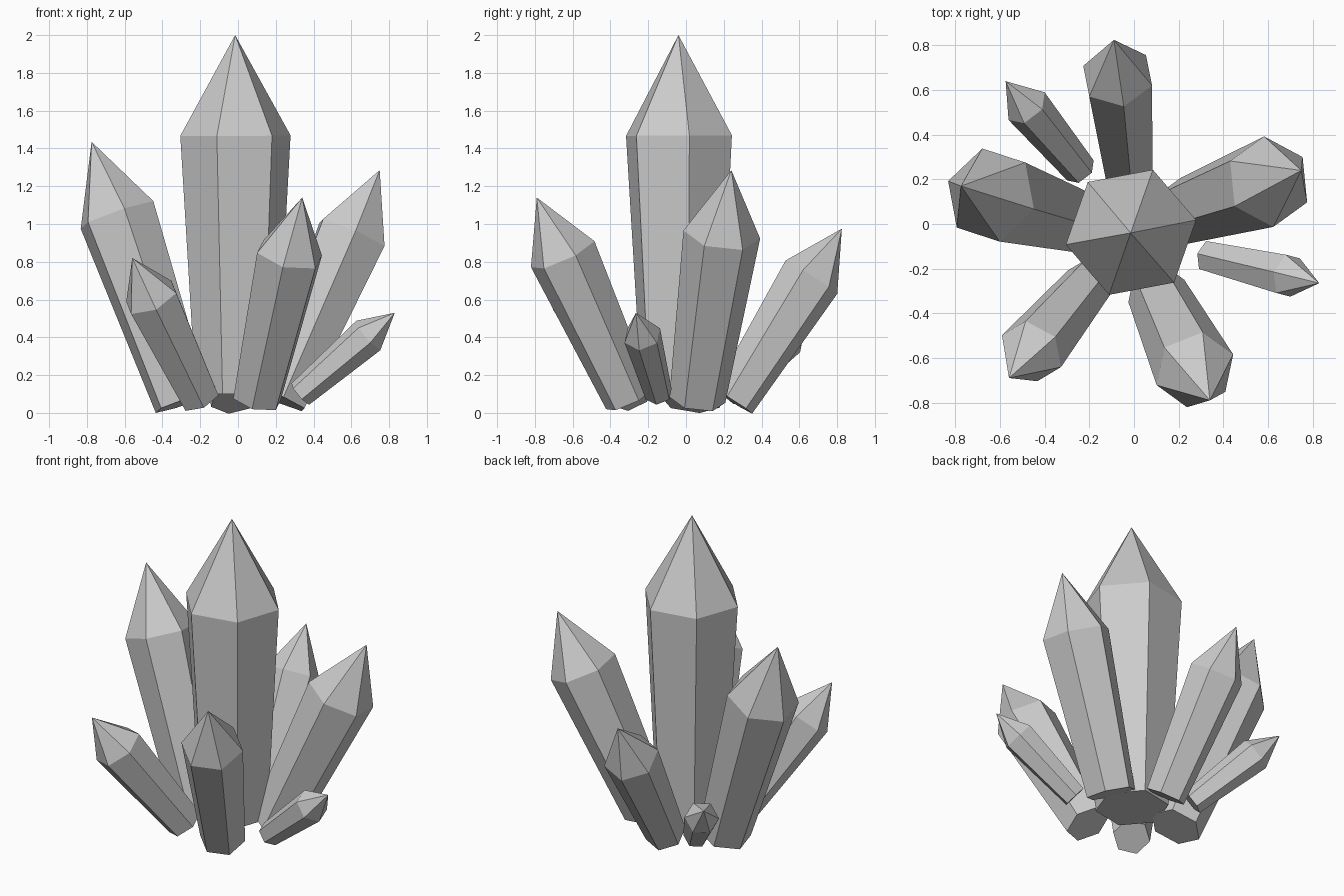
import bpy, bmesh
from math import cos, sin, pi
from mathutils import Vector

cube = bpy.data.objects.get("Cube")
if cube:
    bpy.data.objects.remove(cube, do_unlink=True)

grey = bpy.data.materials.new("crystal_grey")
grey.use_nodes = True
colour = (0.6, 0.6, 0.6, 1)
grey.diffuse_color = colour
grey.node_tree.nodes["Principled BSDF"].inputs["Base Color"].default_value = colour

SIDES = 6
SHOULDER = 0.72   # how far along the shaft the point begins
TAPER = 0.73      # foot radius relative to the shoulder


def crystal(name, base, tip, radius, ridge):
    """Flared six-sided shaft with a pointed cap; ridge is the plan direction of one edge."""
    base, tip = Vector(base), Vector(tip)
    axis = (tip - base).normalized()
    rx, ry = ridge
    u = Vector((rx, ry, -(rx * axis.x + ry * axis.y) / axis.z)).normalized()
    v = axis.cross(u)
    bm = bmesh.new()

    def ring(centre, r):
        return [bm.verts.new(centre + r * (cos(a) * u + sin(a) * v))
                for a in (2 * pi * i / SIDES for i in range(SIDES))]

    foot = ring(base, radius * TAPER)
    shoulder = ring(base.lerp(tip, SHOULDER), radius)
    apex = bm.verts.new(tip)
    bm.faces.new(foot[::-1])
    for i in range(SIDES):
        j = (i + 1) % SIDES
        bm.faces.new((foot[i], foot[j], shoulder[j], shoulder[i]))
        bm.faces.new((shoulder[i], shoulder[j], apex))
    mesh = bpy.data.meshes.new(name)
    bm.to_mesh(mesh)
    bm.free()
    mesh.materials.append(grey)
    bpy.context.collection.objects.link(bpy.data.objects.new(name, mesh))


# Main upright crystal
crystal("centre_crystal", (-.01, -.03, .1), (-.015, -.04, 2), .297, (.292, .055))
# Large leaning crystals
crystal("right_crystal", (-.295, .026, .053), (-.775, .17, 1.435), .215, (-.04, .215))
crystal("left_crystal", (.226, .06, .069), (.75, .24, 1.285), .205, (-.02, .2))
crystal("front_crystal", (.1, -.3, .07), (.34, -.79, 1.14), .185, (.172, .069))
crystal("back_crystal", (-.03, .25, .06), (-.09, .825, .975), .165, (-.157, .045))
crystal("front_right_crystal", (-.2, -.26, .075), (-.56, -.69, .82), .152, (-.13, .07))
# Small low crystals
crystal("small_left_crystal", (.33, -.145, .1), (.83, -.265, .53), .102, (.01, -.09))
crystal("small_back_crystal", (-.24, .24, .1), (-.575, .64, .5), .102, (-.085, -.065))
